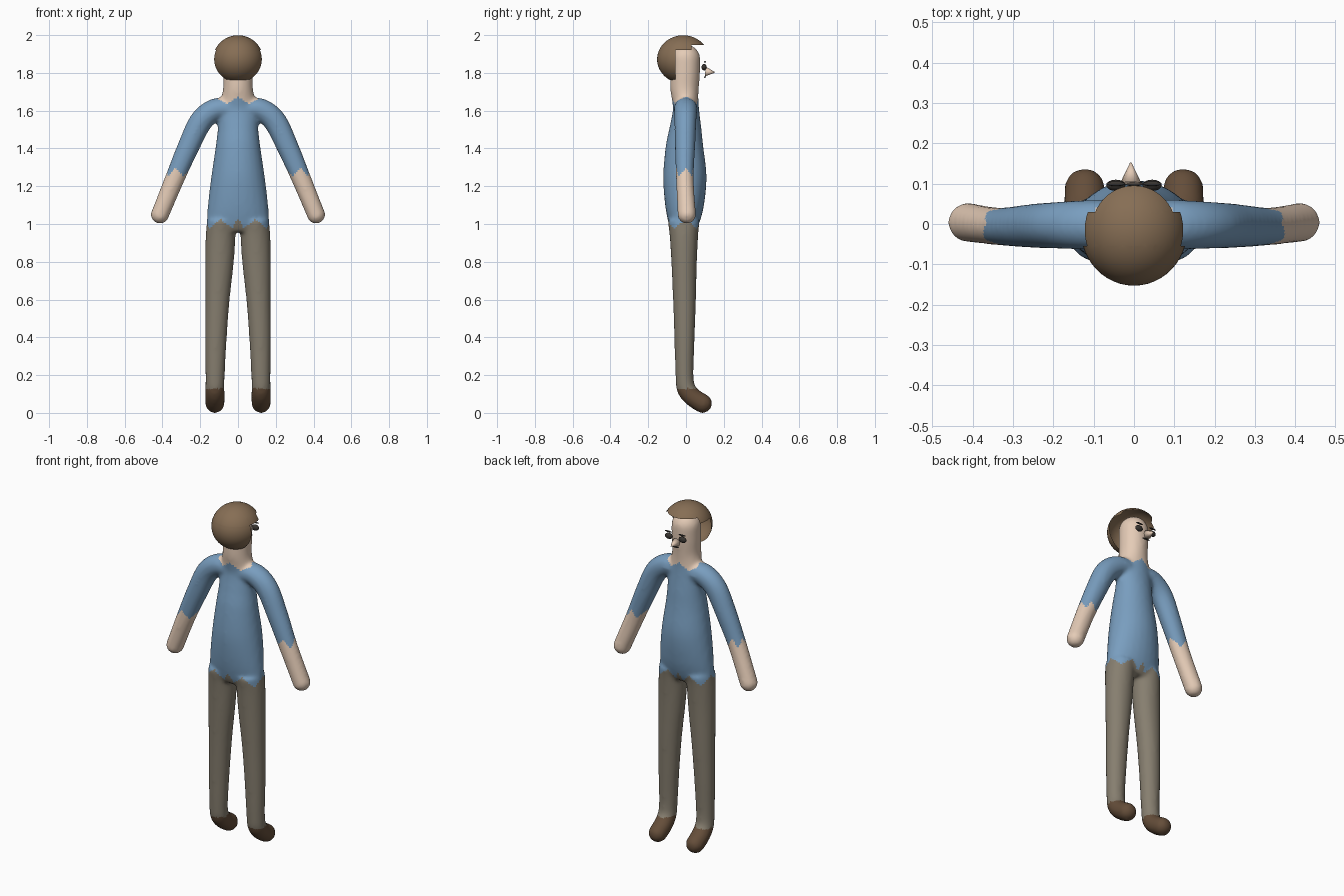
import bpy, bmesh, math
from mathutils import Vector, Matrix

if "Cube" in bpy.data.objects:
    bpy.data.objects.remove(bpy.data.objects["Cube"])


def material(name, rgb):
    m = bpy.data.materials.new(name)
    m.diffuse_color = (*rgb, 1)
    m.use_nodes = True
    m.node_tree.nodes["Principled BSDF"].inputs["Base Color"].default_value = m.diffuse_color
    return m


SKIN = material("skin", (0.78, 0.60, 0.47))
SHIRT = material("shirt", (0.19, 0.34, 0.52))
TROUSERS = material("trousers", (0.24, 0.21, 0.16))
SHOES = material("shoes", (0.13, 0.076, 0.042))
HAIR = material("hair", (0.24, 0.156, 0.09))
DARK = material("dark", (0.04, 0.035, 0.03))


def make_object(name, bm, mats):
    mesh = bpy.data.meshes.new(name)
    bm.to_mesh(mesh)
    bm.free()
    for m in mats:
        mesh.materials.append(m)
    for p in mesh.polygons:
        p.use_smooth = True
    obj = bpy.data.objects.new(name, mesh)
    bpy.context.collection.objects.link(obj)
    return obj


def ball(bm, centre, radii, segs=24, rings=16):
    mat = Matrix.Translation(centre) @ Matrix.Diagonal((*radii, 1))
    bmesh.ops.create_uvsphere(bm, u_segments=segs, v_segments=rings, radius=1, matrix=mat)


def spline(rows, steps=5):
    """Catmull-Rom through rows of (x, y, z, side radius, depth radius)."""
    r = [Vector(v) for v in rows]
    r = [2 * r[0] - r[1]] + r + [2 * r[-1] - r[-2]]
    out = []
    for i in range(1, len(r) - 2):
        a, b, c, d = r[i - 1:i + 3]
        for k in range(steps):
            t = k / steps
            out.append(0.5 * (2 * b + (c - a) * t + (2 * a - 5 * b + 4 * c - d) * t * t
                              + (3 * b - a - 3 * c + d) * t ** 3))
    return out + [r[-2]]


def tube(bm, rows, ref, side=1, n=24):
    """Loft of ellipses; first radius lies along ref, the second across it."""
    pts = spline([(x * side, y, z, a, b) for x, y, z, a, b in rows])
    pos = [Vector(p[:3]) for p in pts]
    loops = []
    for i, p in enumerate(pts):
        t = (pos[min(i + 1, len(pos) - 1)] - pos[max(i - 1, 0)]).normalized()
        u = (ref - t * ref.dot(t)).normalized()
        v = t.cross(u)
        loops.append([bm.verts.new(pos[i] + u * p[3] * math.cos(2 * math.pi * k / n)
                                   + v * p[4] * math.sin(2 * math.pi * k / n)) for k in range(n)])
    for A, B in zip(loops, loops[1:]):
        for k in range(n):
            bm.faces.new((A[k], A[(k + 1) % n], B[(k + 1) % n], B[k]))
    bm.faces.new(loops[0][::-1])
    bm.faces.new(loops[-1])


# Body: torso, neck, head, arms and legs fused into one smooth skin
X, Y = Vector((1, 0, 0)), Vector((0, 1, 0))
bm = bmesh.new()
tube(bm, [(0, -.01, .96, .15, .06), (0, -.012, 1.0, .165, .08), (0, -.008, 1.1, .16, .103),
          (0, -.006, 1.25, .142, .115), (0, -.008, 1.4, .12, .101), (0, -.003, 1.5, .108, .086),
          (0, 0, 1.6, .105, .07), (0, -.004, 1.66, .09, .07), (0, -.008, 1.72, .079, .076),
          (0, -.005, 1.8, .08, .079), (0, -.004, 1.872, .08, .08)], X)
ball(bm, (0, -.004, 1.872), (.08, .08, .08))
for s in (1, -1):
    tube(bm, [(.05, -.002, 1.61, .062, .055), (.12, -.002, 1.605, .062, .06),
              (.195, -.003, 1.545, .058, .062), (.262, -.005, 1.41, .054, .058),
              (.335, -.006, 1.24, .047, .052), (.413, .004, 1.05, .049, .048)], Y, s)
    ball(bm, (.413 * s, .004, 1.05), (.049, .049, .049))
    tube(bm, [(.088, -.012, 1.02, .076, .085), (.092, -.011, .94, .079, .076),
              (.098, -.01, .8, .076, .068), (.109, -.008, .6, .065, .061),
              (.117, -.008, .4, .058, .054), (.121, -.008, .2, .051, .048),
              (.122, .002, .125, .051, .05), (.122, .04, .08, .052, .05),
              (.122, .088, .05, .051, .051)], X, s)
    ball(bm, (.122 * s, .088, .05), (.051, .051, .051))
bmesh.ops.recalc_face_normals(bm, faces=bm.faces)
body = make_object("body", bm, [])
rem = body.modifiers.new("fuse", "REMESH")
rem.mode = "VOXEL"
rem.voxel_size = .01
sm = body.modifiers.new("soften", "SMOOTH")
sm.factor, sm.iterations = .5, 10
graph = bpy.context.evaluated_depsgraph_get()
fused = bpy.data.meshes.new_from_object(body.evaluated_get(graph))
body.modifiers.clear()
body.data = fused
fused.materials.clear()
for m in (SKIN, SHIRT, TROUSERS, SHOES):
    fused.materials.append(m)


def zigzag(a, n):
    return abs((a * n / (2 * math.pi)) % 1 - .5) * 4 - 1


# Clothing colours with ragged hems
for p in fused.polygons:
    x, y, z = p.center
    p.use_smooth = True
    around = math.atan2(y, x)
    arm = abs(x) > .2 and z > .9
    if arm:
        cuff = 1.275 + .025 * zigzag(math.atan2(y, abs(x) - .33), 4)
        p.material_index = 1 if z > cuff else 0
    elif z > 1.655 + .02 * zigzag(around, 4):
        p.material_index = 0 if abs(x) < .105 else 1
    elif z > 1.0 + .025 * zigzag(around, 8):
        p.material_index = 1
    else:
        p.material_index = 2 if z > .13 else 3

# Hair: sphere shell opened around the face, leaving a brim on top
bm = bmesh.new()
ball(bm, (0, -.015, 1.872), (.132, .138, .127), 48, 32)
for co, no in (((0, -.055, 0), (0, 1, 0)), ((0, 0, 1.948), (0, 0, 1)),
               ((0, 0, 1.92), (0, 0, 1)), ((0, .03, 0), (0, 1, 0))):
    bmesh.ops.bisect_plane(bm, geom=bm.verts[:] + bm.edges[:] + bm.faces[:],
                           plane_co=co, plane_no=no)
cut = []
for f in bm.faces:
    c = f.calc_center_median()
    if not (c.y < -.055 or c.z > 1.948 or (c.z > 1.92 and c.y < .03)):
        cut.append(f)
bmesh.ops.delete(bm, geom=cut, context="FACES")
make_object("hair", bm, [HAIR])

# Eyes and brows
for s, side in ((1, "right"), (-1, "left")):
    bm = bmesh.new()
    ball(bm, (.045 * s, .096, 1.83), (.024, .014, .017), 16, 10)
    make_object(side + "_eye", bm, [DARK])
    bm = bmesh.new()
    ball(bm, (.045 * s, .1, 1.858), (.024, .006, .004), 12, 6)
    make_object(side + "_brow", bm, [DARK])

# Nose: cone pointing forward
bm = bmesh.new()
mat = Matrix.Translation((-.008, .127, 1.805)) @ Matrix.Rotation(math.radians(-95), 4, "X")
bmesh.ops.create_cone(bm, cap_ends=True, segments=12, radius1=.026, radius2=.002, depth=.05, matrix=mat)
nose = make_object("nose", bm, [SKIN])

# Mouth
bm = bmesh.new()
ball(bm, (0, .1, 1.778), (.026, .006, .004), 12, 6)
make_object("mouth", bm, [DARK])
